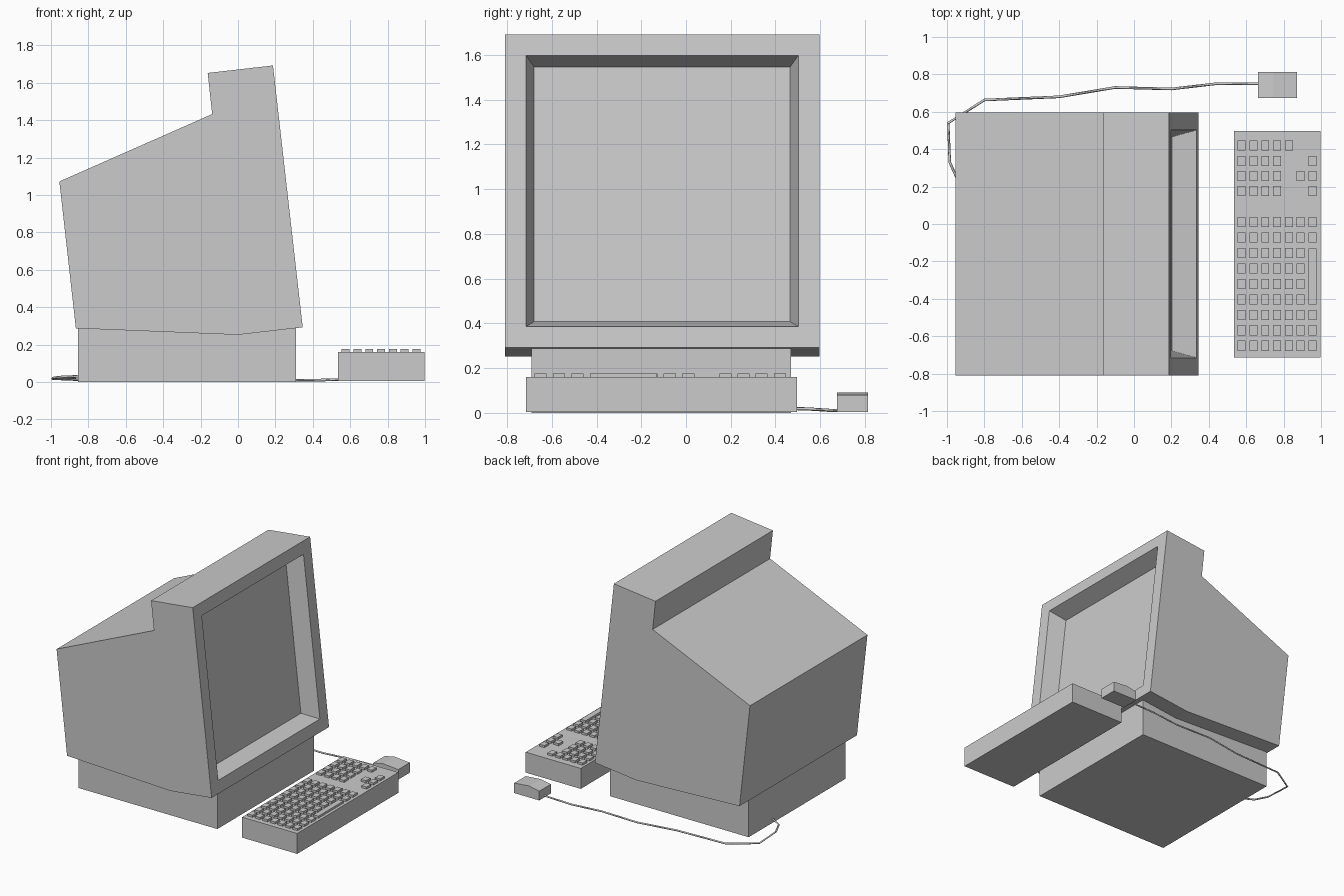
import bpy, bmesh
from mathutils import Vector

if "Cube" in bpy.data.objects:
    bpy.data.objects.remove(bpy.data.objects["Cube"])


def finish(bm, name):
    bmesh.ops.recalc_face_normals(bm, faces=bm.faces)
    mesh = bpy.data.meshes.new(name)
    bm.to_mesh(mesh)
    bm.free()
    obj = bpy.data.objects.new(name, mesh)
    bpy.context.collection.objects.link(obj)
    return obj


def add_prism(bm, profile, y0, y1):
    """Extrude an (x, z) profile from y0 to y1."""
    face = bm.faces.new([bm.verts.new((x, y0, z)) for x, z in profile])
    ext = bmesh.ops.extrude_face_region(bm, geom=[face])["geom"]
    verts = [g for g in ext if isinstance(g, bmesh.types.BMVert)]
    bmesh.ops.translate(bm, verts=verts, vec=(0, y1 - y0, 0))


def add_box(bm, x0, x1, y0, y1, z0, z1):
    add_prism(bm, [(x0, z0), (x1, z0), (x1, z1), (x0, z1)], y0, y1)


def box(name, *dims):
    bm = bmesh.new()
    add_box(bm, *dims)
    return finish(bm, name)


# Monitor housing: side profile with a screen recess inset in the tilted front
bm = bmesh.new()
add_prism(bm, [(-0.955, 1.072), (-0.138, 1.432), (-0.162, 1.652), (0.187, 1.692),
               (0.346, 0.292), (0.0, 0.252), (-0.867, 0.287)], -0.81, 0.597)
bmesh.ops.recalc_face_normals(bm, faces=bm.faces)
bm.normal_update()
front = max(bm.faces, key=lambda f: f.normal.dot(Vector((1, 0, 0.11))))
bmesh.ops.inset_region(bm, faces=[front], thickness=0.134, depth=0)
bmesh.ops.inset_region(bm, faces=[front], thickness=0.052, depth=-0.13)
finish(bm, "monitor_housing")

# Base under the monitor
box("monitor_base", -0.855, 0.31, -0.69, 0.47, 0.0, 0.29)

# Keyboard case
box("keyboard_case", 0.535, 0.997, -0.715, 0.497, 0.005, 0.16)

# Keys: small blocks on a grid, with gaps around the cursor keys and a long bar
cols = [0.575 + 0.0632 * i for i in range(7)]
rows = [(0.42, "0123 4"), (0.337, "01236"), (0.257, "012356"), (0.176, "01236")]
for i in range(9):
    rows.append((0.01 - 0.0826 * i, "012345" if 2 <= i <= 5 else "0123456"))
bm = bmesh.new()
for y, used in rows:
    for c in used.replace(" ", ""):
        x = cols[int(c)]
        add_box(bm, x - 0.021, x + 0.021, y - 0.027, y + 0.027, 0.155, 0.176)
add_box(bm, cols[6] - 0.021, cols[6] + 0.021, -0.43, -0.13, 0.155, 0.176)
finish(bm, "keyboard_keys")

# Mouse: low wedge with a ridge across the top
bm = bmesh.new()
add_prism(bm, [(0.662, 0.004), (0.872, 0.004), (0.872, 0.08),
               (0.745, 0.091), (0.662, 0.074)], 0.675, 0.813)
finish(bm, "mouse_body")

# Mouse cable running round the back into the base
path = [(0.67, 0.75, 0.016), (0.44, 0.75, 0.01), (0.2, 0.722, 0.01),
        (-0.1, 0.73, 0.01), (-0.4, 0.68, 0.01), (-0.8, 0.663, 0.01),
        (-0.993, 0.54, 0.018), (-0.985, 0.33, 0.022), (-0.94, 0.23, 0.027),
        (-0.85, 0.18, 0.03)]
curve = bpy.data.curves.new("mouse_cable", "CURVE")
curve.dimensions = "3D"
curve.bevel_depth = 0.007
curve.bevel_resolution = 0
curve.use_fill_caps = True
spline = curve.splines.new("POLY")
spline.points.add(len(path) - 1)
for pt, co in zip(spline.points, path):
    pt.co = (*co, 1)
bpy.context.collection.objects.link(bpy.data.objects.new("mouse_cable", curve))
